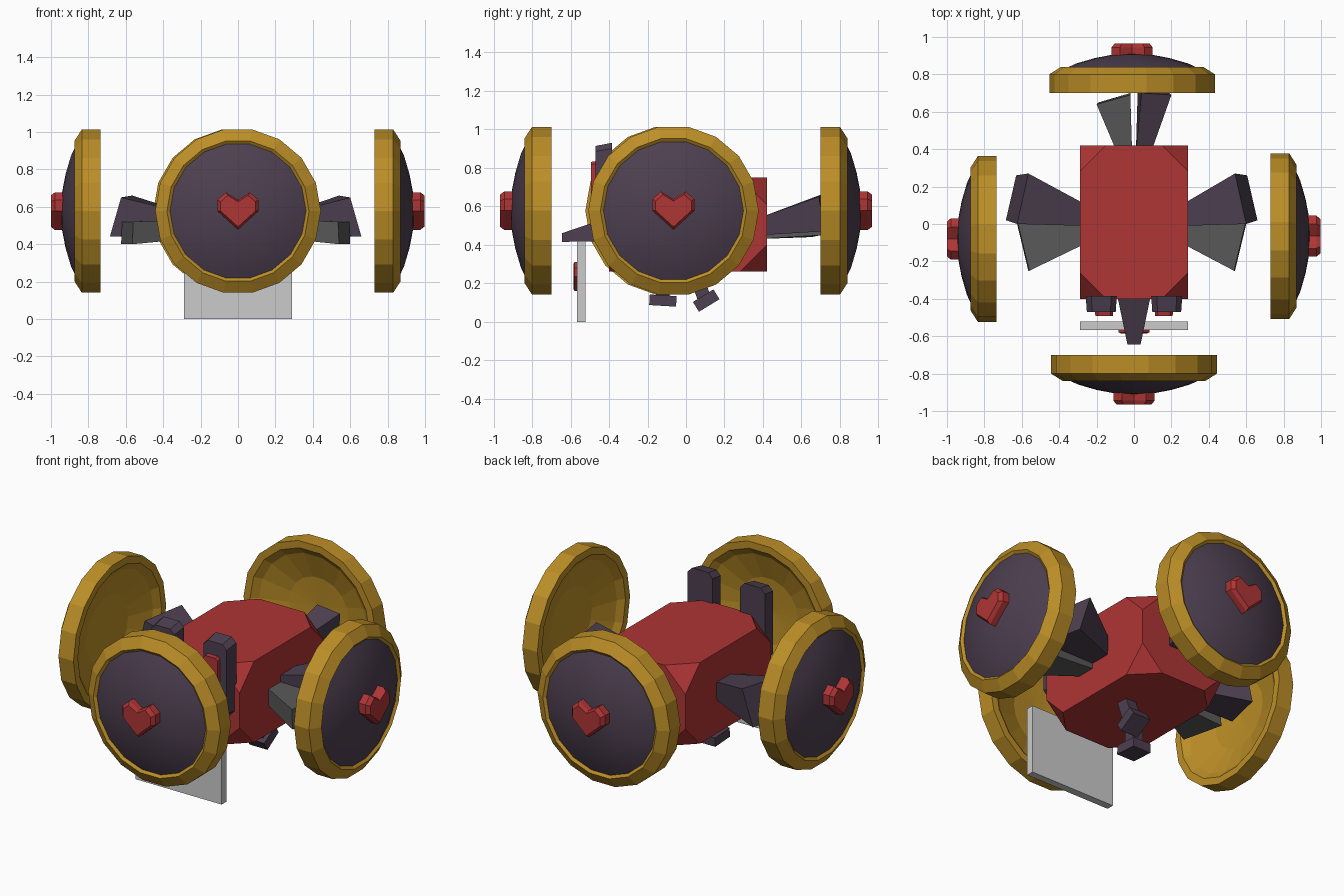
import bpy, bmesh, math
from mathutils import Matrix, Vector

if "Cube" in bpy.data.objects:
    bpy.data.objects.remove(bpy.data.objects["Cube"])


def material(name, rgb):
    m = bpy.data.materials.new(name)
    m.diffuse_color = (*rgb, 1)
    m.use_nodes = True
    m.node_tree.nodes["Principled BSDF"].inputs["Base Color"].default_value = m.diffuse_color
    return m


RED = material("red", (0.43, 0.035, 0.035))
DARK = material("dark_purple", (0.075, 0.05, 0.08))
GOLD = material("gold", (0.5, 0.27, 0.02))
CHARCOAL = material("charcoal", (0.1, 0.1, 0.1))


def finish(name, bm, mat=None, matrix=None):
    bmesh.ops.remove_doubles(bm, verts=bm.verts, dist=1e-5)
    bmesh.ops.recalc_face_normals(bm, faces=bm.faces)
    me = bpy.data.meshes.new(name)
    bm.to_mesh(me)
    bm.free()
    ob = bpy.data.objects.new(name, me)
    bpy.context.collection.objects.link(ob)
    if mat:
        me.materials.append(mat)
    if matrix:
        ob.matrix_world = matrix
    return ob


def lathe(name, profile, mat, matrix, steps=18, smooth=False):
    # profile is (radius, distance), spun so that it points towards -y
    bm = bmesh.new()
    vs = [bm.verts.new((r, -d, 0)) for r, d in profile]
    es = [bm.edges.new(p) for p in zip(vs, vs[1:])]
    bmesh.ops.spin(bm, geom=vs + es, cent=(0, 0, 0), axis=(0, 1, 0),
                   angle=math.tau, steps=steps)
    ob = finish(name, bm, mat, matrix)
    for p in ob.data.polygons:
        p.use_smooth = smooth
    return ob


def frustum(name, start, end, mat):
    # start and end are four matching corners
    bm = bmesh.new()
    a = [bm.verts.new(p) for p in start]
    b = [bm.verts.new(p) for p in end]
    bm.faces.new(a)
    bm.faces.new(b)
    for i in range(4):
        j = (i + 1) % 4
        bm.faces.new((a[i], a[j], b[j], b[i]))
    return finish(name, bm, mat)


def box(name, centre, size, mat=None, tilt=0):
    bm = bmesh.new()
    bmesh.ops.create_cube(bm, size=1)
    bmesh.ops.scale(bm, vec=size, verts=bm.verts)
    return finish(name, bm, mat,
                  Matrix.Translation(centre) @ Matrix.Rotation(tilt, 4, 'X'))


HEART = [(0, -.1), (.11, 0), (.11, .06), (.065, .1), (0, .06),
         (-.065, .1), (-.11, .06), (-.11, 0)]


def heart(name, back, front, matrix, scale=1.0):
    # extruded heart with a bevelled front face
    bm = bmesh.new()
    rings = []
    for s, d in ((1, back), (1, front - .25 * (front - back)), (.84, front)):
        rings.append([bm.verts.new((x * s * scale, -d, z * s * scale)) for x, z in HEART])
    bm.faces.new(rings[0])
    bm.faces.new(rings[-1])
    for a, b in zip(rings, rings[1:]):
        for i in range(8):
            j = (i + 1) % 8
            bm.faces.new((a[i], a[j], b[j], b[i]))
    return finish(name, bm, RED, matrix)


# body: box with cut corners
bm = bmesh.new()
bmesh.ops.create_cube(bm, size=1)
bmesh.ops.scale(bm, vec=(.58, .82, .49), verts=bm.verts)
bmesh.ops.bevel(bm, geom=bm.verts[:], offset=.14, segments=1, affect='VERTICES')
finish("body", bm, RED, Matrix.Translation((0, .01, .505)))

# four round shields facing outwards
RIM = [(0, .10), (.2, .085), (.36, .03), (.40, 0), (.443, 0),
       (.443, .10), (.38, .14), (.36, .125)]
DOME = [(.37, .125), (.3, .158), (.2, .187), (.1, .206), (0, .213)]
for side, pos, turn in (("front", (0, -.70, .577), 0),
                        ("right", (.73, -.065, .577), 90),
                        ("back", (-.01, .70, .577), 180),
                        ("left", (-.735, -.08, .577), 270)):
    m = Matrix.Translation(pos) @ Matrix.Rotation(math.radians(turn), 4, 'Z')
    lathe(side + "_shield_rim", RIM, GOLD, m)
    lathe(side + "_shield_dome", DOME, DARK, m, smooth=True)
    heart(side + "_shield_heart", .18, .266, m)

# arms: a pair of flaring hands on either side
for name, s in (("right", 1), ("left", -1)):
    def mir(pts, dx=0):
        return [(s * (x + dx), y, z) for x, y, z in pts]
    dx = .025 if s < 0 else 0
    frustum(name + "_upper_hand",
            mir([(.25, .10, .56), (.25, -.01, .56), (.25, -.01, .46), (.25, .10, .46)]),
            mir([(.54, .27, .66), (.60, 0, .65), (.66, .02, .44), (.605, .26, .44)], dx), DARK)
    frustum(name + "_lower_hand",
            mir([(.25, -.01, .53), (.25, -.10, .53), (.25, -.10, .43), (.25, -.01, .43)]),
            mir([(.595, 0, .52), (.535, -.25, .52), (.54, -.25, .40), (.60, 0, .40)], dx), CHARCOAL)

# rear hands
frustum("back_upper_hand",
        [(.01, .38, .54), (.09, .38, .54), (.09, .38, .45), (.01, .38, .45)],
        [(.04, .70, .66), (.20, .69, .65), (.17, .72, .47), (.02, .72, .48)], DARK)
frustum("back_lower_hand",
        [(-.09, .38, .52), (-.01, .38, .52), (-.01, .38, .43), (-.09, .38, .43)],
        [(-.20, .64, .55), (-.02, .69, .55), (-.02, .70, .45), (-.19, .65, .44)], CHARCOAL)

# beak
frustum("beak",
        [(-.09, -.38, .55), (.09, -.38, .55), (.09, -.38, .42), (-.09, -.38, .42)],
        [(-.035, -.645, .46), (.035, -.645, .46), (.035, -.645, .415), (-.035, -.645, .415)], DARK)

# tall eyes with red inserts
def eye_part(name, x, w, y0, y1, z0, z1, c, mat):
    bm = bmesh.new()
    prof = [(-w, z0 + c), (-w + c, z0), (w - c, z0), (w, z0 + c),
            (w, z1 - c), (w - c, z1), (-w + c, z1), (-w, z1 - c)]
    f = bm.faces.new([bm.verts.new((x + a, y0, z)) for a, z in prof])
    r = bmesh.ops.extrude_face_region(bm, geom=[f])
    vs = [v for v in r["geom"] if isinstance(v, bmesh.types.BMVert)]
    mid = Vector((x, y0, (z0 + z1) / 2))
    for v in vs:
        v.co = mid + (v.co - mid) * .93 + Vector((0, y1 - y0, 0))
    return finish(name, bm, mat)


for name, s in (("right", 1), ("left", -1)):
    eye_part(name + "_eye", s * .175, .083, -.385, -.47, .46, .93, .03, DARK)
    eye_part(name + "_eye_insert", s * .16, .05, -.44, -.493, .57, .84, .015, RED)

# hanging plate with emblem
box("plate", (0, -.545, .21), (.575, .045, .42))
heart("plate_emblem", 0, .022, Matrix.Translation((0, -.563, .235)), .75)

# legs in a walking pose
box("left_leg", (-.10, -.12, .19), (.07, .07, .18), DARK)
box("left_foot", (-.10, -.12, .11), (.12, .14, .055), DARK, -.06)
box("right_leg", (.09, .07, .19), (.07, .07, .2), DARK, .35)
box("right_foot", (.09, .105, .11), (.12, .125, .06), DARK, .55)
